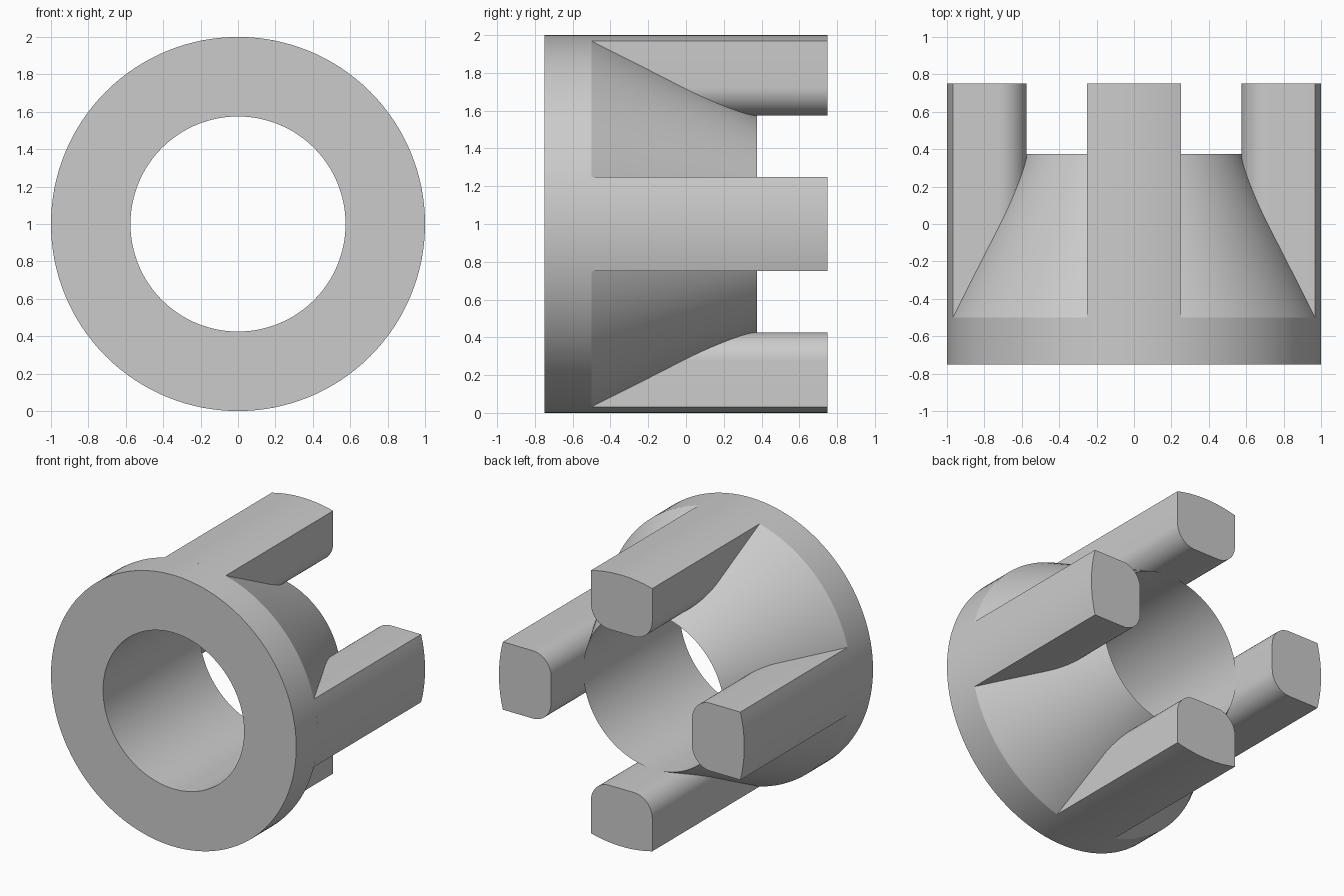
import bpy, bmesh, math

cube = bpy.data.objects.get("Cube")
if cube:
    bpy.data.objects.remove(cube, do_unlink=True)

SEGMENTS = 128
OUTER, HOLE = 1.0, 0.575
FRONT, SHOULDER, NECK, BACK = -0.75, -0.5, 0.375, 0.75
HALF_WIDTH, FILLET = 0.25, 0.15
CENTRE_Z = 1.0

grey = bpy.data.materials.new("plain grey")
grey.use_nodes = True
colour = (0.6, 0.6, 0.6, 1)
grey.diffuse_color = colour
grey.node_tree.nodes["Principled BSDF"].inputs["Base Color"].default_value = colour


def finish(name, bm):
    bmesh.ops.recalc_face_normals(bm, faces=bm.faces)
    mesh = bpy.data.meshes.new(name)
    bm.to_mesh(mesh)
    bm.free()
    mesh.materials.append(grey)
    obj = bpy.data.objects.new(name, mesh)
    bpy.context.collection.objects.link(obj)
    obj.location.z = CENTRE_Z
    bpy.ops.object.select_all(action="DESELECT")
    obj.select_set(True)
    bpy.context.view_layer.objects.active = obj
    bpy.ops.object.shade_smooth_by_angle(angle=math.radians(25))
    return obj


# Collar: a ring that tapers to a thin edge around the bore
def make_collar():
    bm = bmesh.new()
    profile = [(HOLE, FRONT), (OUTER, FRONT), (OUTER, SHOULDER), (HOLE, NECK)]
    rings = []
    for radius, y in profile:
        ring = []
        for i in range(SEGMENTS):
            a = math.tau * i / SEGMENTS
            ring.append(bm.verts.new((radius * math.sin(a), y, radius * math.cos(a))))
        rings.append(ring)
    for r, ring in enumerate(rings):
        after = rings[(r + 1) % len(rings)]
        for i in range(SEGMENTS):
            j = (i + 1) % SEGMENTS
            bm.faces.new((ring[i], ring[j], after[j], after[i]))
    return finish("tapered_collar", bm)


# Prong section: outer arc, straight sides and rounded inner corners
def prong_section():
    spread = math.asin(HALF_WIDTH / OUTER)
    points = []
    for i in range(17):
        a = spread * (i / 8 - 1)
        points.append((OUTER * math.sin(a), OUTER * math.cos(a)))
    corner_x, corner_z = HALF_WIDTH - FILLET, HOLE + FILLET
    right = []
    for i in range(13):
        a = math.pi / 2 * i / 12
        right.append((corner_x + FILLET * math.cos(a), corner_z - FILLET * math.sin(a)))
    return points + right + [(-x, z) for x, z in reversed(right)]


def make_prong(name, turn):
    bm = bmesh.new()
    c, s = round(math.cos(turn)), round(math.sin(turn))
    section = [(x * c + z * s, z * c - x * s) for x, z in prong_section()]
    front = [bm.verts.new((x, SHOULDER, z)) for x, z in section]
    back = [bm.verts.new((x, BACK, z)) for x, z in section]
    bm.faces.new(front)
    bm.faces.new(back)
    for i in range(len(section)):
        j = (i + 1) % len(section)
        bm.faces.new((front[i], front[j], back[j], back[i]))
    return finish(name, bm)


make_collar()
for n, side in enumerate(("top", "left", "bottom", "right")):
    make_prong(side + "_prong", n * math.pi / 2)
